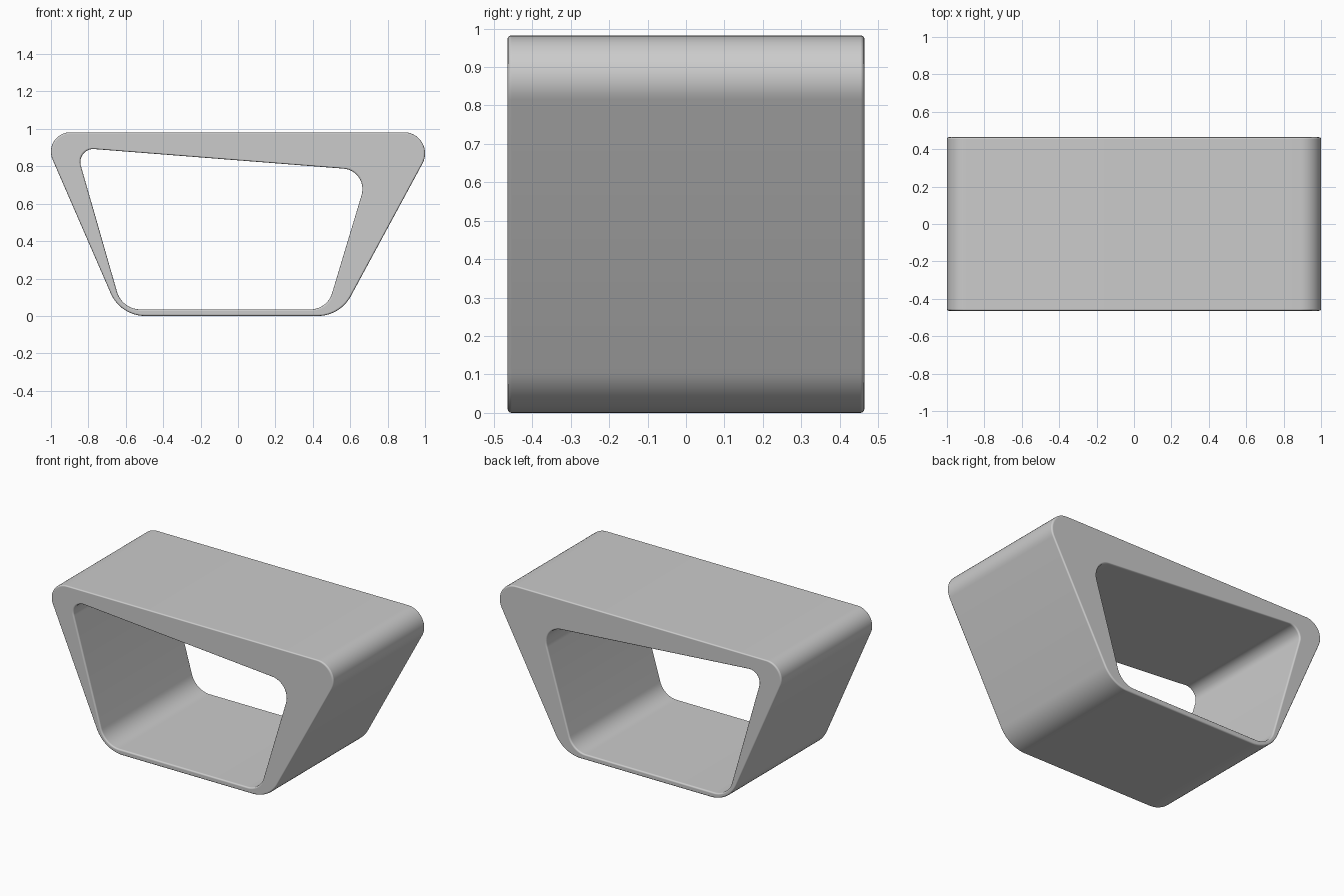
import bpy
import bmesh
import math
from mathutils import Vector

HALF_DEPTH = 0.464
CORNER_STEPS = 14

# Profile corners in x, z and their fillet radius
# (bottom left, bottom right, top right, top left)
OUTER = [(-0.628, 0, 0.2), (0.546, 0, 0.2),
         (1.077, 0.982, 0.113), (-1.055, 0.982, 0.104)]
INNER = [(-0.62, 0.035, 0.13), (0.477, 0.035, 0.12),
         (0.7, 0.777, 0.11), (-0.868, 0.9, 0.07)]


def rounded_loop(corners):
    """Polygon outline with a circular fillet at each corner."""
    points = []
    for i, (x, z, radius) in enumerate(corners):
        corner = Vector((x, z))
        to_prev = (Vector(corners[i - 1][:2]) - corner).normalized()
        to_next = (Vector(corners[(i + 1) % len(corners)][:2]) - corner).normalized()
        half = to_prev.angle(to_next) / 2
        centre = corner + (to_prev + to_next).normalized() * radius / math.sin(half)
        start = corner + to_prev * radius / math.tan(half) - centre
        sweep = math.pi - 2 * half
        for k in range(CORNER_STEPS + 1):
            a = sweep * k / CORNER_STEPS
            c, s = math.cos(a), math.sin(a)
            points.append(centre + Vector((start.x * c - start.y * s,
                                           start.x * s + start.y * c)))
    return points


def make_frame(name, outer, inner, half_depth):
    """Closed hollow frame between two outlines, running along y."""
    bm = bmesh.new()

    def ring(points, y):
        return [bm.verts.new((p.x, y, p.y)) for p in points]

    loops = [ring(outer, -half_depth), ring(outer, half_depth),
             ring(inner, half_depth), ring(inner, -half_depth)]
    count = len(outer)
    for r in range(4):
        a, b = loops[r], loops[(r + 1) % 4]
        for i in range(count):
            j = (i + 1) % count
            bm.faces.new((a[i], a[j], b[j], b[i]))
    bmesh.ops.recalc_face_normals(bm, faces=bm.faces[:])
    mesh = bpy.data.meshes.new(name)
    bm.to_mesh(mesh)
    bm.free()
    obj = bpy.data.objects.new(name, mesh)
    bpy.context.collection.objects.link(obj)
    return obj


default_cube = bpy.data.objects.get("Cube")
if default_cube:
    bpy.data.objects.remove(default_cube, do_unlink=True)

# Hollow table body
frame = make_frame("table_frame", rounded_loop(OUTER), rounded_loop(INNER), HALF_DEPTH)
bpy.ops.object.select_all(action='DESELECT')
frame.select_set(True)
bpy.context.view_layer.objects.active = frame
bpy.ops.object.shade_smooth_by_angle(angle=math.radians(40))

# Softened rims around the front and back openings
for edge in frame.data.edges:
    edge.use_edge_sharp = False
bevel = frame.modifiers.new("rim_bevel", 'BEVEL')
bevel.width = 0.01
bevel.segments = 3
bevel.limit_method = 'ANGLE'
bevel.angle_limit = math.radians(60)
bevel.harden_normals = True
